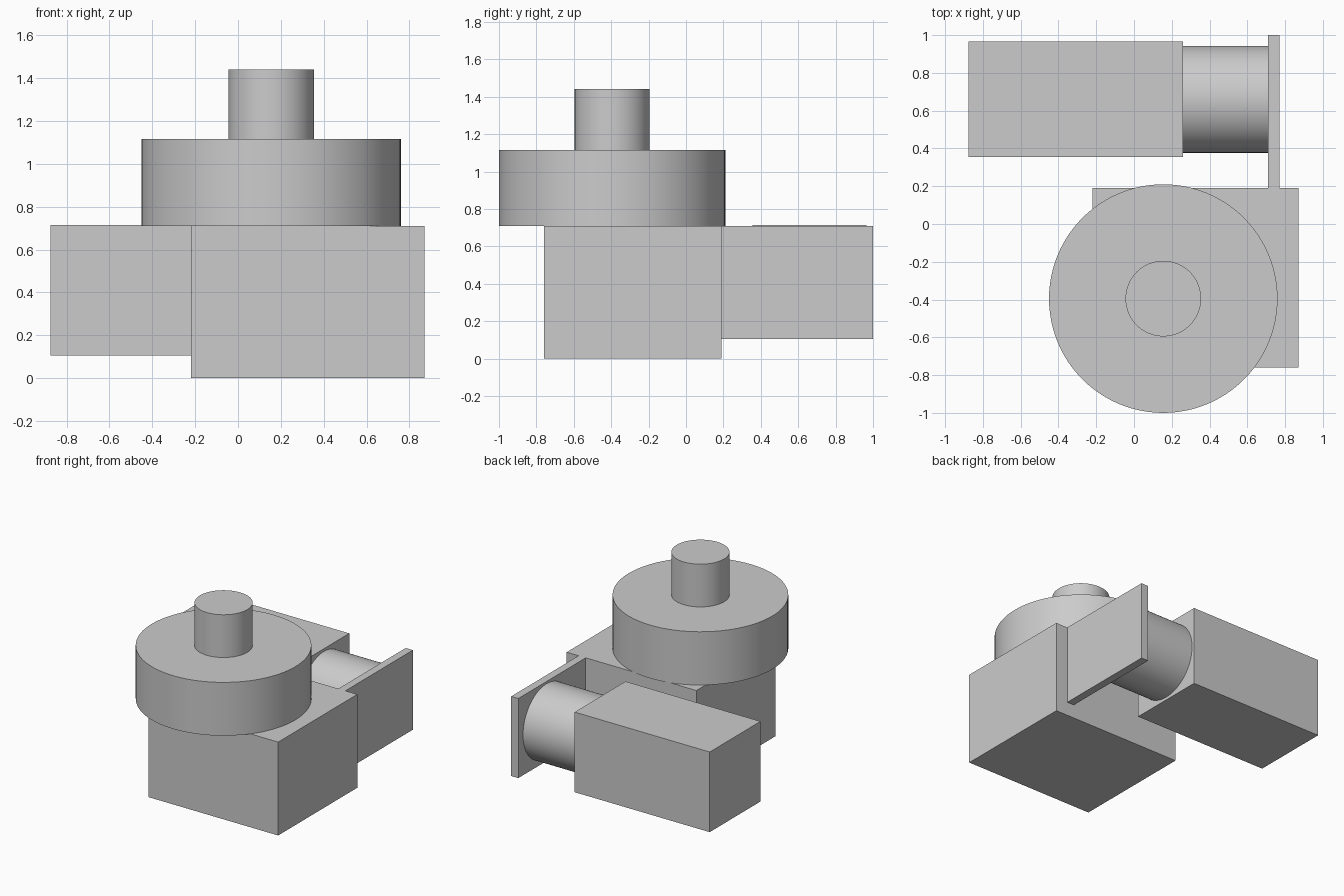
import bpy
import math
from mathutils import Vector

old = bpy.data.objects.get("Cube")
if old:
    bpy.data.objects.remove(old, do_unlink=True)

GREY = (0.6, 0.6, 0.6, 1.0)
grey = bpy.data.materials.new("plain grey")
grey.use_nodes = True
grey.diffuse_color = GREY
grey.node_tree.nodes["Principled BSDF"].inputs["Base Color"].default_value = GREY


def finish(name):
    obj = bpy.context.object
    obj.name = obj.data.name = name
    obj.data.materials.append(grey)
    return obj


def box(name, low, high):
    """Box between two opposite corners."""
    low, high = Vector(low), Vector(high)
    bpy.ops.mesh.primitive_cube_add(size=1, location=(low + high) / 2)
    obj = finish(name)
    obj.scale = high - low
    bpy.ops.object.transform_apply(location=False, rotation=False, scale=True)
    return obj


def cylinder(name, radius, start, end):
    """Smooth capped cylinder between two axis points."""
    start, end = Vector(start), Vector(end)
    axis = end - start
    bpy.ops.mesh.primitive_cylinder_add(
        vertices=96, radius=radius, depth=axis.length, location=(start + end) / 2,
        rotation=axis.to_track_quat("Z", "Y").to_euler())
    obj = finish(name)
    bpy.ops.object.shade_smooth_by_angle(angle=math.radians(30))
    return obj


# Main housing with the turntable and its shaft
box("base_housing", (-0.22, -0.76, 0), (0.87, 0.19, 0.71))
cylinder("turntable_disc", 0.605, (0.155, -0.395, 0.71), (0.155, -0.395, 1.115))
cylinder("top_shaft", 0.2, (0.155, -0.395, 1.115), (0.155, -0.395, 1.44))

# Side motor held by a bracket plate behind the housing
box("bracket_plate", (0.71, 0.19, 0.105), (0.77, 1.0, 0.71))
cylinder("motor_neck", 0.283, (0.26, 0.66, 0.41), (0.71, 0.66, 0.41))
box("motor_body", (-0.875, 0.355, 0.105), (0.26, 0.965, 0.714))
